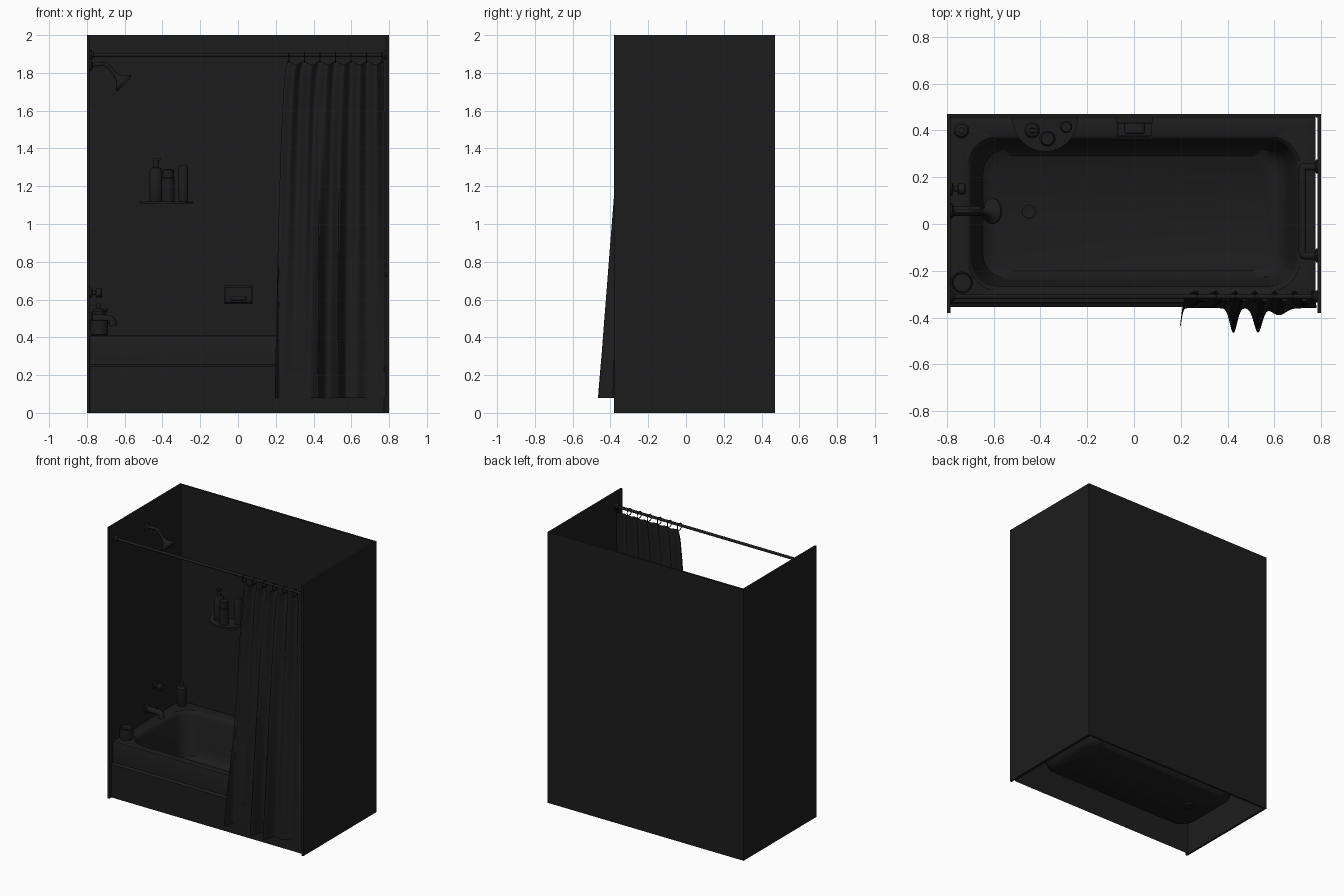
import bpy, bmesh, math
from mathutils import Vector

if "Cube" in bpy.data.objects:
    bpy.data.objects.remove(bpy.data.objects["Cube"])

dark = bpy.data.materials.new("dark")
dark.diffuse_color = (0.012, 0.012, 0.012, 1)
dark.use_nodes = True
dark.node_tree.nodes["Principled BSDF"].inputs["Base Color"].default_value = dark.diffuse_color


def finish(ob, smooth=True):
    ob.data.materials.append(dark)
    bpy.ops.object.select_all(action='DESELECT')
    ob.select_set(True)
    bpy.context.view_layer.objects.active = ob
    if smooth:
        bpy.ops.object.shade_smooth_by_angle(angle=math.radians(35))
    return ob


def from_bm(name, bm, smooth=True):
    bmesh.ops.recalc_face_normals(bm, faces=bm.faces)
    me = bpy.data.meshes.new(name)
    bm.to_mesh(me)
    bm.free()
    ob = bpy.data.objects.new(name, me)
    bpy.context.collection.objects.link(ob)
    return finish(ob, smooth)


def box(name, x0, x1, y0, y1, z0, z1, bevel=0):
    bm = bmesh.new()
    bmesh.ops.create_cube(bm, size=1)
    for v in bm.verts:
        v.co = ((x0 + x1) / 2 + v.co.x * (x1 - x0), (y0 + y1) / 2 + v.co.y * (y1 - y0),
                (z0 + z1) / 2 + v.co.z * (z1 - z0))
    if bevel:
        bmesh.ops.bevel(bm, geom=bm.edges[:], offset=bevel, segments=3, profile=0.5, affect='EDGES')
    return from_bm(name, bm, bevel > 0)


def skin(name, loops, caps=(True, True)):
    bm = bmesh.new()
    rings = [[bm.verts.new(p) for p in lp] for lp in loops]
    for a, b in zip(rings, rings[1:]):
        for i in range(len(a)):
            j = (i + 1) % len(a)
            bm.faces.new((a[i], a[j], b[j], b[i]))
    if caps[0]:
        bm.faces.new(rings[0])
    if caps[1]:
        bm.faces.new(rings[-1])
    return from_bm(name, bm)


def lathe(name, profile, loc, axis=(0, 0, 1), n=32):
    # profile is (radius, distance along axis)
    q = Vector((0, 0, 1)).rotation_difference(Vector(axis).normalized())
    return skin(name, [[Vector(loc) + q @ Vector((r * math.cos(k * math.tau / n),
                r * math.sin(k * math.tau / n), h)) for k in range(n)] for r, h in profile])


def tube(name, pts, radius):
    cu = bpy.data.curves.new(name, 'CURVE')
    cu.dimensions = '3D'
    cu.bevel_depth = radius
    cu.bevel_resolution = 4
    cu.use_fill_caps = True
    sp = cu.splines.new('NURBS')
    sp.points.add(len(pts) - 1)
    for p, c in zip(sp.points, pts):
        p.co = (*c, 1)
    sp.use_endpoint_u = True
    sp.order_u = min(3, len(pts))
    sp.resolution_u = 8
    ob = bpy.data.objects.new(name, cu)
    bpy.context.collection.objects.link(ob)
    bpy.ops.object.select_all(action='DESELECT')
    ob.select_set(True)
    bpy.context.view_layer.objects.active = ob
    bpy.ops.object.convert(target='MESH')
    return finish(bpy.context.object)


def rounded_rect(x0, x1, y0, y1, r, z, k=8):
    out = []
    for c, (cx, cy) in enumerate([(x1 - r, y1 - r), (x0 + r, y1 - r), (x0 + r, y0 + r), (x1 - r, y0 + r)]):
        for i in range(k + 1):
            a = (c + i / k) * math.pi / 2
            out.append((cx + r * math.cos(a), cy + r * math.sin(a), z))
    return out


# Alcove walls
box("left_wall", -0.80, -0.785, -0.38, 0.47, 0, 2)
box("right_wall", 0.785, 0.80, -0.38, 0.47, 0, 2)
box("back_wall", -0.785, 0.785, 0.455, 0.47, 0, 2)

# Tub: stepped apron, rim and basin as one open-bottomed shell
skin("bathtub", [rounded_rect(*a) for a in [
    (-0.785, 0.775, -0.355, 0.455, 0.002, 0),
    (-0.785, 0.775, -0.355, 0.455, 0.002, 0.245),
    (-0.785, 0.775, -0.34, 0.455, 0.002, 0.255),
    (-0.785, 0.775, -0.34, 0.455, 0.003, 0.395),
    (-0.785, 0.775, -0.335, 0.455, 0.005, 0.407),
    (-0.78, 0.77, -0.325, 0.45, 0.005, 0.41),
    (-0.71, 0.71, -0.285, 0.375, 0.13, 0.41),
    (-0.70, 0.70, -0.275, 0.365, 0.12, 0.403),
    (-0.69, 0.69, -0.265, 0.355, 0.11, 0.38),
    (-0.66, 0.655, -0.245, 0.335, 0.10, 0.16),
    (-0.645, 0.635, -0.23, 0.32, 0.10, 0.105),
    (-0.61, 0.60, -0.20, 0.29, 0.09, 0.08)]], caps=(False, True))
lathe("drain", [(0.037, -0.012), (0.037, 0.004), (0.028, 0.007), (0.02, 0.004)], (-0.45, 0.055, 0.08))

# Curtain rod with end flanges and rings
ROD_Y, ROD_Z = -0.31, 1.895
tube("curtain_rod", [(-0.785, ROD_Y, ROD_Z), (0.785, ROD_Y, ROD_Z)], 0.01)
for s in (-1, 1):
    lathe("rod_flange", [(0.025, 0), (0.025, 0.008), (0.015, 0.02)], (s * 0.785, ROD_Y, ROD_Z), (-s, 0, 0))
for i in range(7):
    bpy.ops.mesh.primitive_torus_add(location=(0.27 + i * 0.082, ROD_Y, ROD_Z - 0.013), rotation=(0, math.pi / 2, 0),
                                     major_radius=0.025, minor_radius=0.003, major_segments=20, minor_segments=6)
    bpy.context.object.name = "curtain_ring"
    finish(bpy.context.object)

# Curtain: even pleats at the top, a few deep folds flaring out at the hem
bm = bmesh.new()
NU, NV = 140, 40
grid = []
for j in range(NV + 1):
    t = j / NV
    row = []
    for i in range(NU + 1):
        u = i / NU
        s = t ** 0.45
        x = (0.265 + 0.505 * u) * (1 - s) + (0.195 + 0.585 * u) * s
        hem = sum(d * math.exp(-((x - c) / w) ** 2) for c, d, w in
                  [(0.195, 0.085, 0.012), (0.425, 0.106, 0.022), (0.53, 0.104, 0.025), (0.62, 0.03, 0.04)])
        top = ROD_Y + 0.022 * math.cos(u * math.tau * 6)
        y = top * (1 - t) + (-0.36 - hem) * t
        z = 1.868 - 0.022 * abs(math.sin(u * math.pi * 6)) * (1 - t) ** 6 - (1.868 - 0.08) * t
        z = max(z, 0.08)
        row.append(bm.verts.new((x, y, z)))
    grid.append(row)
for a, b in zip(grid, grid[1:]):
    for i in range(NU):
        bm.faces.new((a[i], a[i + 1], b[i + 1], b[i]))
from_bm("shower_curtain", bm)

# Shower head on a bent arm
lathe("shower_flange", [(0.03, 0), (0.03, 0.006), (0.014, 0.016)], (-0.785, 0.055, 1.84), (1, 0, 0))
tube("shower_arm", [(-0.785, 0.055, 1.84), (-0.72, 0.055, 1.85), (-0.685, 0.055, 1.84), (-0.645, 0.055, 1.785)], 0.01)
lathe("shower_head", [(0.013, -0.07), (0.018, -0.045), (0.04, -0.022), (0.055, -0.01), (0.055, 0), (0.045, 0.003)],
      (-0.602, 0.055, 1.742), (0.7, 0, -0.7))

# Tub spout with diverter, and the valve knob
lathe("spout_flange", [(0.032, 0), (0.032, 0.008), (0.022, 0.015)], (-0.785, 0.055, 0.5), (1, 0, 0))
tube("tub_spout", [(-0.785, 0.055, 0.5), (-0.70, 0.055, 0.5), (-0.665, 0.055, 0.495), (-0.66, 0.055, 0.46)], 0.021)
lathe("spout_pull", [(0.006, 0), (0.006, 0.025), (0.011, 0.028), (0.011, 0.038)], (-0.70, 0.055, 0.515))
lathe("valve_knob", [(0.028, 0), (0.028, 0.008), (0.012, 0.015), (0.012, 0.03), (0.024, 0.034), (0.024, 0.06),
                     (0.018, 0.066)], (-0.785, 0.15, 0.635), (1, 0, 0))

# Half-round shelf with bottles
arc = [(-0.38 + 0.14 * math.cos(a), 0.455 + 0.145 * math.sin(a)) for a in
       [math.pi + k * math.pi / 24 for k in range(25)]]
skin("bottle_shelf", [[(x, y, z) for x, y in arc] for z in (1.108, 1.12)])


def bottle(name, x, y, z, r, h):
    lathe(name, [(r * 0.92, 0), (r, 0.006), (r, h * 0.75), (r * 0.75, h * 0.82), (r * 0.4, h * 0.84),
                 (r * 0.4, h)], (x, y, z), n=24)


bottle("pump_bottle", -0.435, 0.40, 1.12, 0.034, 0.215)
box("pump_nozzle", -0.45, -0.41, 0.392, 0.408, 1.335, 1.35, 0.003)
lathe("short_bottle", [(0.033, 0), (0.034, 0.005), (0.034, 0.12), (0.03, 0.125), (0.03, 0.165), (0.026, 0.17)],
      (-0.37, 0.365, 1.12))
lathe("shampoo_bottle", [(0.022, 0), (0.024, 0.01), (0.026, 0.17), (0.02, 0.19)], (-0.29, 0.415, 1.12))
bottle("rim_bottle", -0.738, 0.40, 0.41, 0.034, 0.17)

# Jar on the front corner of the rim
lathe("rim_jar", [(0.038, 0), (0.046, 0.006), (0.048, 0.065), (0.048, 0.08), (0.042, 0.083), (0.038, 0.05)],
      (-0.735, -0.25, 0.41))

# Soap dish: frame, tray and soap
for z0, z1 in ((0.58, 0.592), (0.663, 0.675)):
    box("soap_frame_rail", -0.075, 0.08, 0.43, 0.456, z0, z1, 0.004)
for x in (-0.075, 0.068):
    box("soap_frame_side", x, x + 0.012, 0.43, 0.456, 0.58, 0.675, 0.004)
box("soap_tray", -0.07, 0.075, 0.375, 0.456, 0.582, 0.595, 0.004)
box("soap_bar", -0.04, 0.045, 0.385, 0.435, 0.595, 0.62, 0.009)

# Grab bar on the right wall
BX, BZ = 0.72, 0.75
tube("grab_bar", [(0.785, -0.135, BZ), (0.74, -0.135, BZ), (BX, -0.135, BZ), (BX, -0.11, BZ), (BX, 0.055, BZ),
                  (BX, 0.22, BZ), (BX, 0.245, BZ), (0.74, 0.245, BZ), (0.785, 0.245, BZ)], 0.016)
for y in (-0.135, 0.245):
    lathe("grab_bar_flange", [(0.03, 0), (0.03, 0.006), (0.017, 0.012)], (0.785, y, BZ), (-1, 0, 0))
